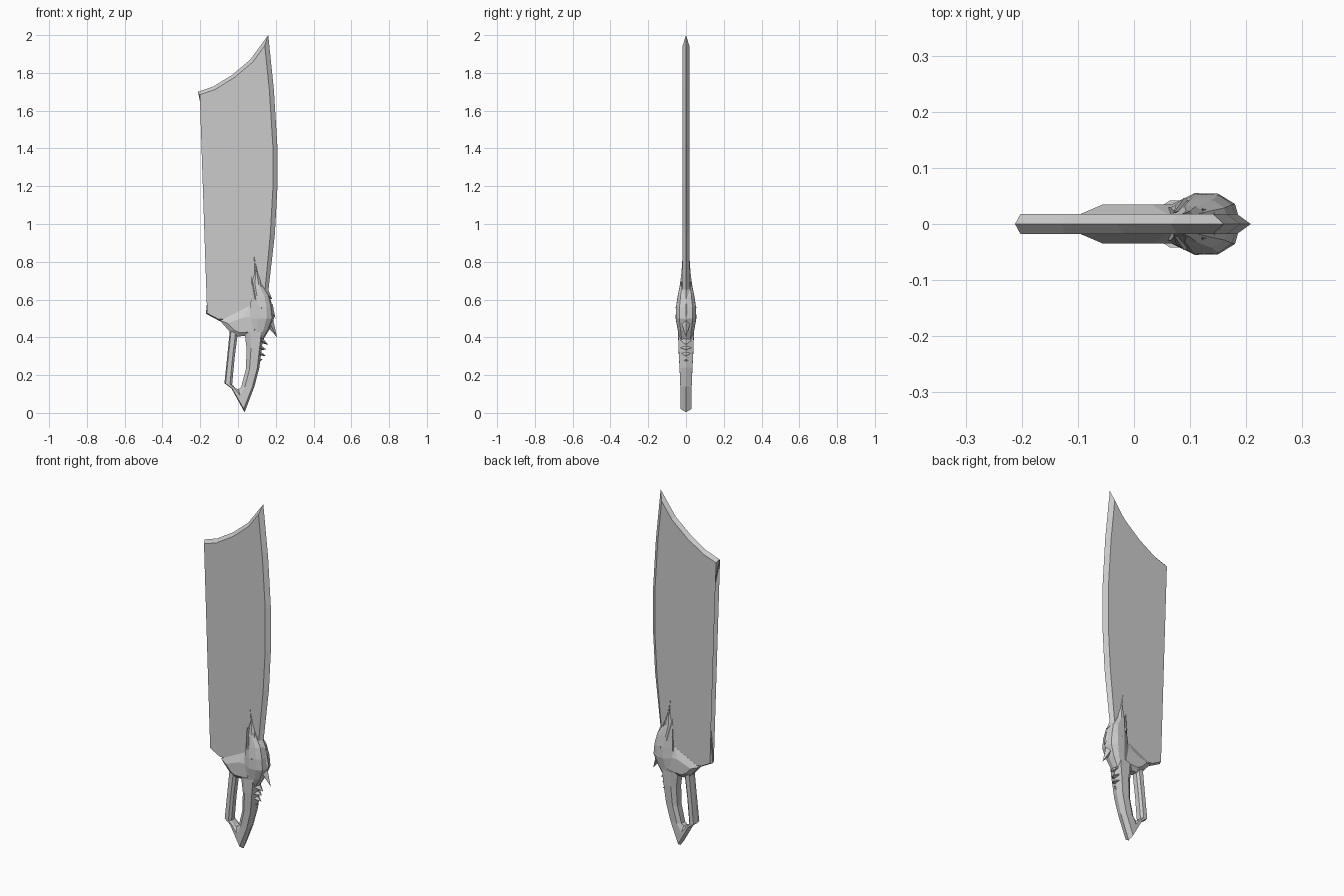
import bpy, bmesh
from mathutils import Vector

if "Cube" in bpy.data.objects:
    bpy.data.objects.remove(bpy.data.objects["Cube"])


def finish(name, bm):
    bmesh.ops.remove_doubles(bm, verts=bm.verts, dist=0.0002)
    bmesh.ops.recalc_face_normals(bm, faces=bm.faces)
    me = bpy.data.meshes.new(name)
    bm.to_mesh(me)
    bm.free()
    ob = bpy.data.objects.new(name, me)
    bpy.context.collection.objects.link(ob)
    return ob


def inset(pts, widths):
    """Offset every edge of a clockwise outline inward by its own width."""
    out, n = [], len(pts)
    for i in range(n):
        p = Vector(pts[i])
        d0 = (p - Vector(pts[i - 1])).normalized()
        d1 = (Vector(pts[(i + 1) % n]) - p).normalized()
        n0, n1 = Vector((d0.y, -d0.x)), Vector((d1.y, -d1.x))
        w0, w1 = widths[i - 1], widths[i]
        det = n0.x * n1.y - n0.y * n1.x
        if abs(det) < 0.12:
            q = p + (n0 + n1).normalized() * (w0 + w1) / 2
        else:
            q = p + Vector((w0 * n1.y - w1 * n0.y, n0.x * w1 - n1.x * w0)) / det
        out.append(q)
    return out


def slab(name, pts, inner, rim, t):
    """Plate with bevelled edges: rim outline, raised inner outline each side."""
    bm = bmesh.new()
    rings = [[bm.verts.new((x, y, z)) for x, z in ps]
             for ps, y in ((inner, -t), (pts, -rim), (pts, rim), (inner, t))]
    if rim == 0:
        rings.pop(2)
    n = len(pts)
    for a, b in zip(rings, rings[1:]):
        for i in range(n):
            bm.faces.new((a[i], a[(i + 1) % n], b[(i + 1) % n], b[i]))
    caps = [bm.faces.new(rings[0]), bm.faces.new(rings[-1])]
    bmesh.ops.triangulate(bm, faces=caps)
    return finish(name, bm)


def loft(name, sections):
    bm = bmesh.new()
    rings = [[bm.verts.new(c) for c in s] for s in sections]
    n = len(rings[0])
    for a, b in zip(rings, rings[1:]):
        for i in range(n):
            bm.faces.new((a[i], a[(i + 1) % n], b[(i + 1) % n], b[i]))
    bm.faces.new(rings[0])
    bm.faces.new(rings[-1])
    return finish(name, bm)


def spike(name, root, tip, width, depth):
    """Four-sided thorn from a root point to a tip point."""
    a, b = Vector(root), Vector(tip)
    side = (b - a).cross(Vector((0, 1, 0))).normalized() * width / 2
    dy = Vector((0, depth / 2, 0))
    bm = bmesh.new()
    base = [bm.verts.new(a + v) for v in (side, dy, -side, -dy)]
    top = bm.verts.new(b)
    for i in range(4):
        bm.faces.new((base[i], base[(i + 1) % 4], top))
    bm.faces.new(base)
    return finish(name, bm)


# Blade: concave top, sharp right edge, thick spine on the left
spine = [(-.095, .485), (-.17, .525), (-.15, .73), (-.136, 1.0), (-.14, 1.21),
         (-.165, 1.475), (-.212, 1.70)]
top = [(-.13, 1.728), (-.03, 1.79), (.065, 1.87), (.16, 2.0)]
edge = [(.19, 1.71), (.208, 1.42), (.208, 1.18), (.195, .945), (.16, .64), (.14, .47)]
outline = spine + top + edge
widths = [.006] * 6 + [.018] * 4 + [.024] * 5 + [.012] * 2
slab("blade", outline, inset(outline, widths), 0, .0175)

# Collar wing spreading from the guard over the blade foot
wing = [(-.04, .425), (-.095, .488), (.06, .565), (.11, .56), (.11, .41), (.0, .405)]
wing_in = [(-.022, .44), (-.055, .475), (.03, .505), (.1, .51), (.1, .43), (.005, .425)]
slab("guard_wing", wing, wing_in, .018, .035)

# Guard body, tapering upward into a thin horn: z, left, ridge, ridge, right, depth
guard = [(.39, .05, .075, .11, .135, .036), (.44, .058, .10, .135, .165, .044),
         (.50, .058, .108, .15, .19, .055), (.56, .065, .108, .15, .183, .053),
         (.62, .07, .10, .14, .168, .044), (.68, .07, .09, .11, .13, .032),
         (.74, .085, .093, .1, .108, .024), (.85, .083, .084, .085, .086, .017)]
secs = []
for z, l, p, q, r, t in guard:
    s = q + (r - q) * .75
    half = [(l, .55 * t), (p, t), (q, t * .98), (s, t * .65)]
    secs.append([(x, -y, z) for x, y in half] + [(r, 0, z)]
                + [(x, y, z) for x, y in reversed(half)])
loft("guard_body", secs)

# Hand loop: grip, pommel point and rear bar in one sweep (outer, inner, depth)
loop = [((.14, .44), (.035, .425), .042), ((.128, .36), (.046, .335), .04),
        ((.113, .24), (.041, .23), .034), ((.087, .14), (.017, .137), .03),
        ((.035, .003), (.003, .125), .029), ((-.035, .13), (-.012, .13), .027),
        ((-.072, .157), (-.031, .15), .026), ((-.058, .29), (-.018, .29), .025),
        ((-.043, .44), (.0, .43), .025)]
secs = []
for o, i, t in loop:
    o, i = Vector(o), Vector(i)
    ring = [(0, 0), (.15, t), (.72, t), (1, t * .55),
            (1, -t * .55), (.72, -t), (.15, -t)]
    secs.append([(o.lerp(i, f).x, y, o.lerp(i, f).y) for f, y in ring])
loft("hand_loop", secs)

# Thorns along the front of guard and grip: root, tip, width, depth
thorns = [((.155, .50), (.207, .40), .06, .06), ((.165, .57), (.198, .50), .04, .05),
          ((.14, .65), (.182, .60), .04, .05), ((.115, .39), (.16, .36), .035, .07),
          ((.105, .32), (.148, .30), .03, .065), ((.10, .27), (.13, .285), .025, .055),
          ((.12, .345), (.15, .335), .025, .06)]
for k, ((x, z), (u, v), w, d) in enumerate(thorns):
    spike(f"thorn_{k}", (x, 0, z), (u, 0, v), w, d)

# Paired side horns and cheek plates
for s in (-1, 1):
    spike("side_horn", (.09, s * .035, .60), (.07, s * .019, .72), .03, .024)
    spike("cheek_plate", (.125, s * .04, .56), (.075, s * .034, .40), .06, .03)
    spike("brow_plate", (.14, s * .03, .52), (.12, s * .025, .70), .06, .034)
